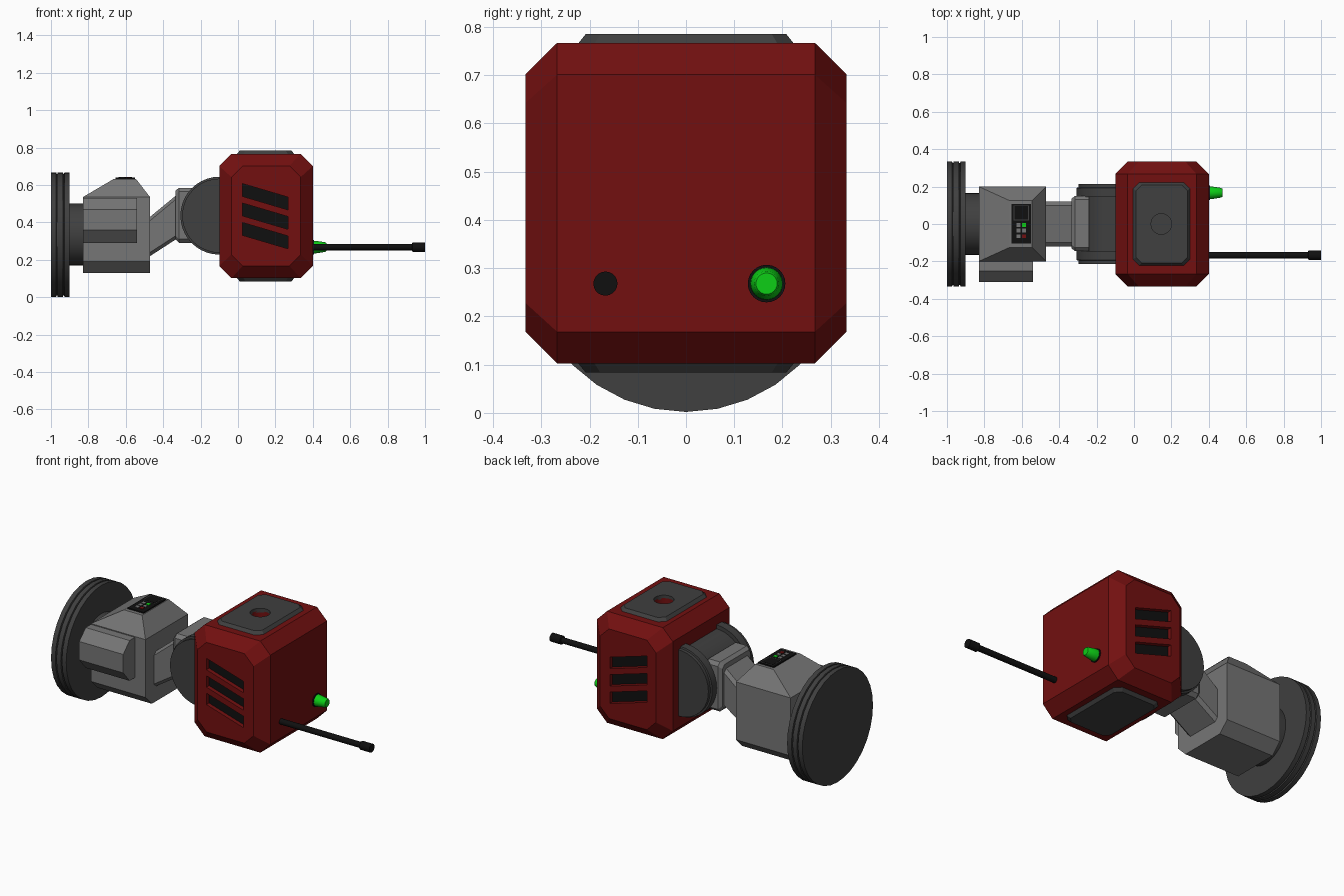
import bpy, bmesh, math
from mathutils import Vector

if "Cube" in bpy.data.objects:
    bpy.data.objects.remove(bpy.data.objects["Cube"])


def material(name, rgb):
    m = bpy.data.materials.new(name)
    m.diffuse_color = (*rgb, 1)
    m.use_nodes = True
    m.node_tree.nodes["Principled BSDF"].inputs["Base Color"].default_value = m.diffuse_color
    return m


RED = material("red", (0.17, 0.005, 0.005))
GREY = material("grey", (0.18, 0.18, 0.18))
DARK = material("dark grey", (0.05, 0.05, 0.05))
BLACK = material("black", (0.005, 0.005, 0.005))
GREEN = material("green", (0.004, 0.62, 0.008))


def loft(name, rings, mat):
    """Skin a list of equal-length rings and cap both ends."""
    bm = bmesh.new()
    loops = [[bm.verts.new(p) for p in ring] for ring in rings]
    n = len(loops[0])
    for a, b in zip(loops, loops[1:]):
        for i in range(n):
            j = (i + 1) % n
            bm.faces.new((a[i], a[j], b[j], b[i]))
    bm.faces.new(loops[0])
    bm.faces.new(loops[-1])
    bmesh.ops.recalc_face_normals(bm, faces=bm.faces)
    me = bpy.data.meshes.new(name)
    bm.to_mesh(me)
    bm.free()
    me.materials.append(mat)
    ob = bpy.data.objects.new(name, me)
    bpy.context.collection.objects.link(ob)
    return ob


def turn(name, axis, centre, profile, mat, seg=32):
    """Round part: profile is (position along axis, radius)."""
    rings = []
    for t, r in profile:
        ring = []
        for i in range(seg):
            a = 2 * math.pi * i / seg
            u, v = r * math.cos(a), r * math.sin(a)
            off = {"x": (t, u, v), "y": (u, t, v), "z": (u, v, t)}[axis]
            ring.append(Vector(centre) + Vector(off))
        rings.append(ring)
    ob = loft(name, rings, mat)
    bpy.ops.object.select_all(action="DESELECT")
    bpy.context.view_layer.objects.active = ob
    ob.select_set(True)
    bpy.ops.object.shade_smooth_by_angle(angle=math.radians(25))
    return ob


def rect(a0, a1, b0, b1, c=0.0):
    """Rectangle outline, with cut corners when c > 0."""
    if c == 0:
        return [(a0, b0), (a1, b0), (a1, b1), (a0, b1)]
    return [(a0 + c, b0), (a1 - c, b0), (a1, b0 + c), (a1, b1 - c),
            (a1 - c, b1), (a0 + c, b1), (a0, b1 - c), (a0, b0 + c)]


def on_x(x, pts):
    return [(x, a, b) for a, b in pts]


def on_y(y, pts):
    return [(a, y, b) for a, b in pts]


def on_z(z, pts):
    return [(a, b, z) for a, b in pts]


def box(name, x0, x1, y0, y1, z0, z1, mat):
    return loft(name, [on_z(z, rect(x0, x1, y0, y1)) for z in (z0, z1)], mat)


def cut(ob, cutter):
    mod = ob.modifiers.new("cut", "BOOLEAN")
    mod.operation = "DIFFERENCE"
    mod.solver = "EXACT"
    mod.object = cutter
    bpy.context.view_layer.objects.active = ob
    bpy.ops.object.modifier_apply(modifier=mod.name)


# Mounting disc with grooves, and its hub
turn("mount_disc", "x", (0, 0, 0.335),
     [(-1, 0.333), (-0.972, 0.333), (-0.97, 0.325), (-0.966, 0.325), (-0.964, 0.333),
      (-0.936, 0.333), (-0.934, 0.325), (-0.93, 0.325), (-0.928, 0.333), (-0.9, 0.333)], DARK)
turn("mount_hub", "x", (0, 0, 0.335), [(-0.91, 0.165), (-0.82, 0.165)], DARK)

# Grey body with chamfered underside and tapered top
section = [(-0.14, 0.13), (0.14, 0.13), (0.2, 0.19), (0.2, 0.535), (-0.2, 0.535), (-0.2, 0.19)]
loft("body", [on_x(-0.83, section), on_x(-0.47, section)], GREY)
loft("body_top", [on_z(0.535, rect(-0.83, -0.47, -0.2, 0.2)),
                  on_z(0.632, rect(-0.665, -0.545, -0.125, 0.125))], GREY)

# Pod on the front of the body
pod = [(-0.19, 0.53), (-0.25, 0.53), (-0.31, 0.47), (-0.31, 0.36), (-0.25, 0.29), (-0.19, 0.29)]
loft("side_pod", [on_x(-0.83, pod), on_x(-0.54, pod)], GREY)

# Control panel with screen and keys
box("control_panel", -0.655, -0.55, -0.103, 0.107, 0.63, 0.639, BLACK)
box("screen_frame", -0.645, -0.562, 0.02, 0.1, 0.638, 0.6405, DARK)
box("screen", -0.64, -0.567, 0.025, 0.095, 0.639, 0.642, BLACK)
for row in range(3):
    for col in range(2):
        x, y = -0.618 + 0.03 * col, -0.005 - 0.03 * row
        mat = {(0, 1): GREEN, (2, 1): RED}.get((row, col), GREY)
        box("key", x - 0.01, x + 0.01, y - 0.01, y + 0.01, 0.638, 0.642, mat)

# Slanted neck and collar
loft("neck", [on_x(-0.5, rect(-0.12, 0.12, 0.20, 0.41, 0.02)),
              on_x(-0.47, rect(-0.12, 0.12, 0.22, 0.43, 0.02)),
              on_x(-0.30, rect(-0.12, 0.12, 0.33, 0.57, 0.02))], GREY)
loft("collar", [on_x(-0.335, rect(-0.13, 0.135, 0.31, 0.57, 0.02)),
                on_x(-0.315, rect(-0.145, 0.15, 0.29, 0.585, 0.02)),
                on_x(-0.24, rect(-0.145, 0.15, 0.29, 0.585, 0.02))], GREY)

# Joint drum with flanges
turn("joint_drum", "y", (-0.1, 0, 0.436),
     [(-0.215, 0.198), (-0.195, 0.198), (-0.193, 0.208), (-0.145, 0.208), (-0.145, 0.185),
      (0.145, 0.185), (0.145, 0.208), (0.193, 0.208), (0.195, 0.198), (0.215, 0.198)], DARK, 40)

# Red head: cut-corner block with tapered front and back
inner = rect(-0.035, 0.335, 0.168, 0.702, 0.06)
outer = rect(-0.1, 0.4, 0.102, 0.767, 0.066)
head = loft("head", [on_y(-0.333, inner), on_y(-0.267, outer),
                     on_y(0.267, outer), on_y(0.333, inner)], RED)

# Plates on the top and underside of the head
plates = []
for name, za, zb in (("top_plate", 0.76, 0.785), ("bottom_plate", 0.108, 0.084)):
    plates.append(loft(name, [on_z(za, rect(-0.01, 0.305, -0.228, 0.228, 0.035)),
                              on_z(zb, rect(0.01, 0.285, -0.208, 0.208, 0.03))], DARK))

# Round shaft sunk through the top plate
cutter = turn("shaft_cutter", "z", (0.146, 0, 0), [(0.6, 0.055), (0.9, 0.055)], RED, 24)
cut(head, cutter)
cut(plates[0], cutter)
bpy.data.objects.remove(cutter)
turn("shaft_floor", "z", (0.146, 0, 0), [(0.598, 0.055), (0.606, 0.055)], DARK, 24)

# Slanted vents on the front and back of the head
for side in (-1, 1):
    for k in range(3):
        z = 0.607 - 0.104 * k
        slot = [(0.025, z), (0.025, z - 0.068), (0.268, z - 0.14), (0.268, z - 0.072)]
        cutter = loft("vent_cutter", [on_y(side * 0.303, slot), on_y(side * 0.36, slot)], RED)
        cut(head, cutter)
        bpy.data.objects.remove(cutter)
        loft("vent", [on_y(side * 0.301, slot), on_y(side * 0.308, slot)], BLACK)

# Lamp and antenna on the right face
turn("lamp_base", "x", (0, 0.167, 0.268), [(0.39, 0.039), (0.406, 0.039)], BLACK, 24)
turn("lamp", "x", (0, 0.167, 0.268),
     [(0.4, 0.034), (0.42, 0.033), (0.465, 0.026), (0.472, 0.022)], GREEN, 24)
turn("antenna", "x", (0, -0.167, 0.268),
     [(0.39, 0.017), (0.93, 0.017), (0.933, 0.025), (1.0, 0.025)], BLACK, 20)
